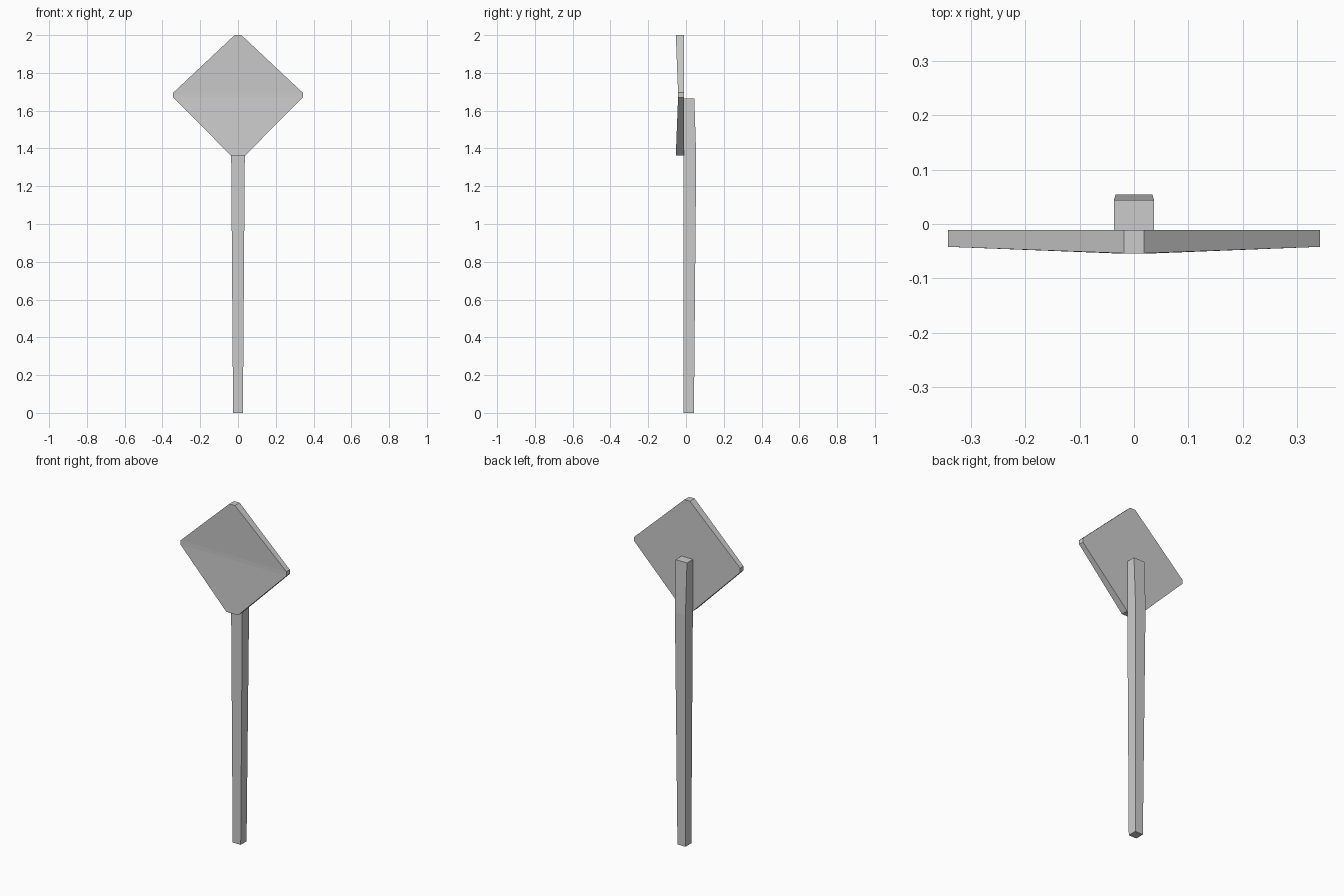
import bpy
import bmesh

if "Cube" in bpy.data.objects:
    bpy.data.objects.remove(bpy.data.objects["Cube"])


def loft(name, rings):
    """Closed solid through matching rings of points."""
    bm = bmesh.new()
    loops = [[bm.verts.new(p) for p in ring] for ring in rings]
    n = len(loops[0])
    for a, b in zip(loops, loops[1:]):
        for i in range(n):
            j = (i + 1) % n
            bm.faces.new((a[i], a[j], b[j], b[i]))
    for end in (loops[0], loops[-1]):
        # cut each cap along the widest points so the bend stays crisp
        if n == 8:
            for idx in ((0, 1, 2, 7), (2, 3, 6, 7), (3, 4, 5, 6)):
                bm.faces.new([end[i] for i in idx])
        else:
            bm.faces.new(end)
    bmesh.ops.recalc_face_normals(bm, faces=bm.faces)
    mesh = bpy.data.meshes.new(name)
    bm.to_mesh(mesh)
    bm.free()
    obj = bpy.data.objects.new(name, mesh)
    bpy.context.collection.objects.link(obj)
    return obj


# Square post, slightly thicker at the foot of the sign: z, half width, front y, back y, back half width
sections = [
    (0.0, 0.026, -0.012, 0.042, 0.026),
    (1.36, 0.036, -0.012, 0.054, 0.034),
    (1.665, 0.037, -0.011, 0.044, 0.037),
]
loft("post", [[(-w, f, z), (w, f, z), (bw, b, z), (-bw, b, z)]
              for z, w, f, b, bw in sections])

# Diamond plate with clipped corners; flat back, front hollowed along the middle
# right half of the outline, top to bottom: x, z, front y
half = [(0.018, 2.0, -0.054), (0.343, 1.695, -0.042),
        (0.343, 1.67, -0.042), (0.038, 1.363, -0.054)]
outline = [(-half[0][0],) + half[0][1:]] + half + [(-x, z, y) for x, z, y in half[:0:-1]]
front = [(x, y, z) for x, z, y in outline]
back = [(x, -0.011, z) for x, z, y in outline]
loft("sign_plate", [front, back])
